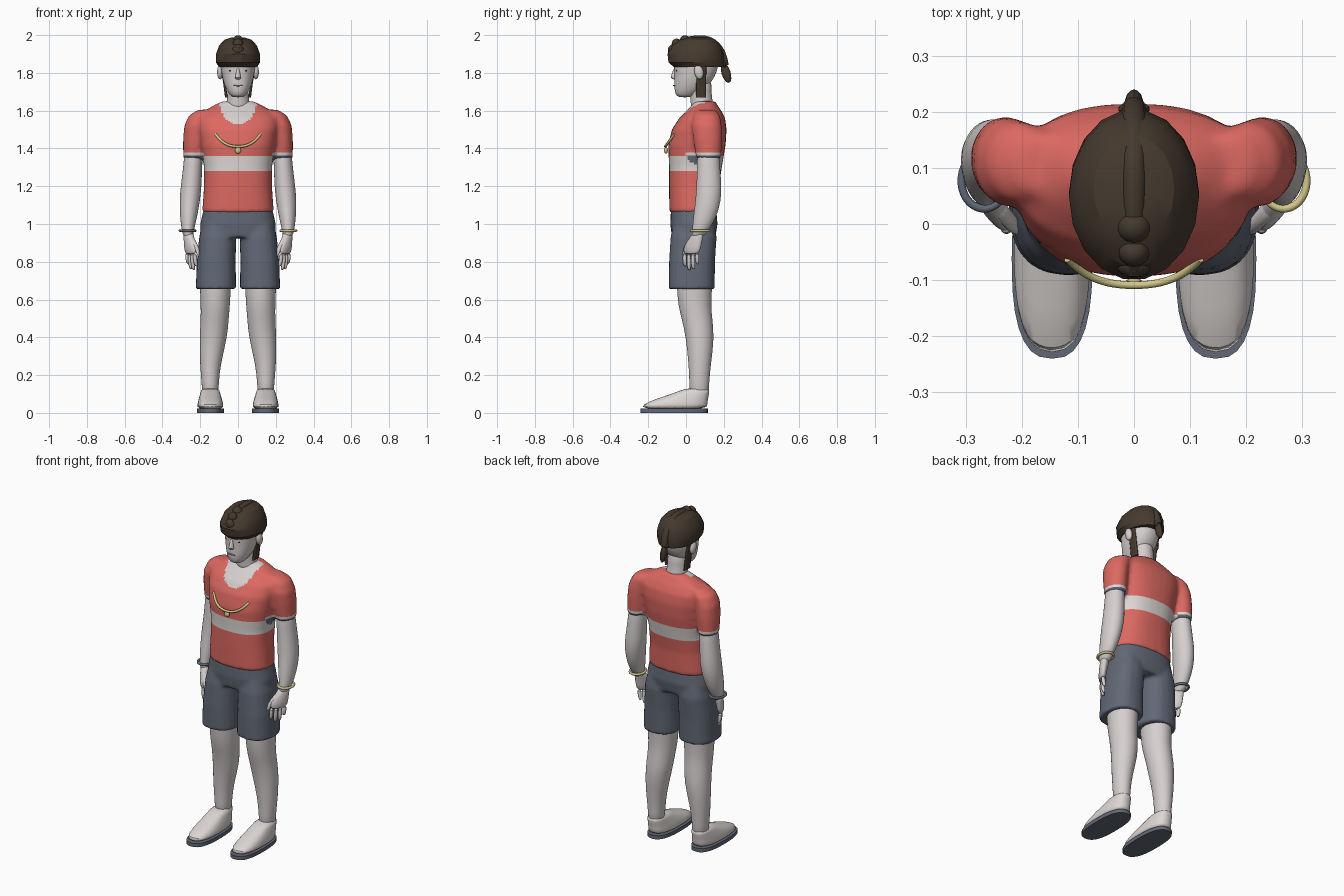
import bpy, bmesh, math
from mathutils import Vector, Matrix

old = bpy.data.objects.get("Cube")
if old:
    bpy.data.objects.remove(old, do_unlink=True)


def material(name, *rgb):
    mat = bpy.data.materials.new(name)
    mat.use_nodes = True
    mat.diffuse_color = (*rgb, 1)
    shader = next(n for n in mat.node_tree.nodes if n.type == "BSDF_PRINCIPLED")
    shader.inputs["Base Color"].default_value = (*rgb, 1)
    return mat


skin = material("skin", .67, .63, .62)
white = material("white_cloth", .72, .68, .66)
red = material("red_cloth", .72, .14, .12)
slate = material("slate_cloth", .12, .14, .18)
brown = material("brown_hair", .06, .042, .028)
gold = material("gold", .65, .57, .25)
shade = material("lip_shade", .4, .34, .34)


def loft(bm, rings, side=1, segs=20, power=2.0, turn=0.0):
    """Skin horizontal rings given as (x, y, z, x radius, y radius)."""
    loops = []
    for x, y, z, rx, ry in rings:
        loop = []
        for i in range(segs):
            a = math.tau * i / segs
            c, s = math.cos(a), math.sin(a)
            px = rx * math.copysign(abs(c) ** (2 / power), c)
            py = ry * math.copysign(abs(s) ** (2 / power), s)
            qx = px * math.cos(turn) - py * math.sin(turn)
            qy = px * math.sin(turn) + py * math.cos(turn)
            loop.append(bm.verts.new((side * (x + qx), y + qy, z)))
        loops.append(loop)
    for low, high in zip(loops, loops[1:]):
        for i in range(segs):
            j = (i + 1) % segs
            bm.faces.new((low[i], low[j], high[j], high[i]))
    bm.faces.new(loops[0])
    bm.faces.new(loops[-1])


def ball(bm, centre, size, tilt=0.0):
    m = Matrix.Translation(centre) @ Matrix.Rotation(tilt, 4, "X") @ Matrix.Diagonal((*size, 1))
    bmesh.ops.create_uvsphere(bm, u_segments=14, v_segments=8, radius=1, matrix=m)


def finish(name, bm, *mats, subsurf=0, voxel=0, angle=60):
    bmesh.ops.recalc_face_normals(bm, faces=bm.faces)
    mesh = bpy.data.meshes.new(name)
    bm.to_mesh(mesh)
    bm.free()
    ob = bpy.data.objects.new(name, mesh)
    bpy.context.collection.objects.link(ob)
    bpy.ops.object.select_all(action="DESELECT")
    ob.select_set(True)
    bpy.context.view_layer.objects.active = ob
    if voxel:
        mod = ob.modifiers.new("fuse", "REMESH")
        mod.mode, mod.voxel_size = "VOXEL", voxel
        soft = ob.modifiers.new("soften", "SMOOTH")
        soft.factor, soft.iterations = .5, 4
        for m in ("fuse", "soften"):
            bpy.ops.object.modifier_apply(modifier=m)
    if subsurf:
        ob.modifiers.new("smooth", "SUBSURF").levels = subsurf
        ob.modifiers["smooth"].render_levels = subsurf
    for m in mats:
        ob.data.materials.append(m)
    bpy.ops.object.shade_smooth_by_angle(angle=math.radians(angle))
    return ob


def tube(name, points, radius, mat, cyclic=False):
    cu = bpy.data.curves.new(name, "CURVE")
    cu.dimensions, cu.bevel_depth, cu.bevel_resolution = "3D", radius, 3
    cu.use_fill_caps = True
    sp = cu.splines.new("NURBS")
    sp.points.add(len(points) - 1)
    for p, co in zip(sp.points, points):
        p.co = (*co, 1)
    sp.use_endpoint_u, sp.use_cyclic_u = not cyclic, cyclic
    cu.materials.append(mat)
    ob = bpy.data.objects.new(name, cu)
    bpy.context.collection.objects.link(ob)


# shirt: torso and sleeves fused, then coloured in bands
bm = bmesh.new()
torso = [(1.06, .04, .19, .128), (1.2, .042, .18, .132), (1.3, .05, .18, .14),
         (1.42, .058, .198, .152), (1.5, .07, .212, .145), (1.56, .085, .215, .122),
         (1.6, .095, .175, .092), (1.63, .1, .125, .066), (1.65, .1, .08, .055)]
loft(bm, [(0, y, z, rx, ry) for z, y, rx, ry in torso], segs=32, power=2.4)
for s in (1, -1):
    loft(bm, [(.235, .12, 1.345, .056, .066), (.23, .115, 1.45, .061, .077),
              (.222, .11, 1.52, .063, .08), (.2, .11, 1.575, .06, .07),
              (.16, .105, 1.605, .05, .05)], s)
shirt = finish("shirt", bm, red, white, slate, skin, voxel=.012)
bm = bmesh.new()
bm.from_mesh(shirt.data)
for z in (1.28, 1.36, 1.363, 1.378):
    bmesh.ops.bisect_plane(bm, geom=bm.verts[:] + bm.edges[:] + bm.faces[:],
                           plane_co=(0, 0, z), plane_no=(0, 0, 1))
for f in bm.faces:
    p = f.calc_center_median()
    if abs(p.x) > .182 and p.z > 1.3:
        f.material_index = 2 if p.z < 1.363 else 1 if p.z < 1.378 else 0
    elif 1.28 < p.z < 1.36:
        f.material_index = 1
    elif p.y < .1 and (p.x / .1) ** 2 + ((p.z - 1.65) / .12) ** 2 < 1:
        f.material_index = 3
bm.to_mesh(shirt.data)
bm.free()

# shorts: hips and two wide legs
bm = bmesh.new()
loft(bm, [(0, .04, .93, .2, .115), (0, .042, 1, .2, .125), (0, .04, 1.08, .182, .12)],
     segs=32, power=2.5)
for s in (1, -1):
    loft(bm, [(.117, .03, .655, .107, .122), (.115, .032, .8, .103, .122),
              (.108, .04, .93, .098, .122), (.1, .042, 1, .09, .11)], s, power=2.4)
finish("shorts", bm, slate, voxel=.01)

for s, label in ((1, "left"), (-1, "right")):
    # leg
    bm = bmesh.new()
    loft(bm, [(.147, .07, .07, .044, .052), (.147, .07, .16, .045, .052),
              (.147, .073, .26, .056, .06), (.13, .075, .4, .074, .076),
              (.123, .058, .5, .075, .082), (.12, .045, .57, .078, .088),
              (.12, .045, .68, .084, .096), (.115, .045, .85, .088, .1)], s)
    finish(label + "_leg", bm, skin, subsurf=1)

    # shoe and sole
    bm = bmesh.new()
    loft(bm, [(.146, -.062, .018, .071, .176), (.146, -.06, .045, .069, .174),
              (.147, -.02, .075, .062, .137), (.147, .035, .108, .051, .09),
              (.147, .062, .132, .047, .064)], s, segs=24, power=2.5)
    finish(label + "_shoe", bm, white, subsurf=1, angle=50)
    bm = bmesh.new()
    loft(bm, [(.146, -.062, z, .072, .178) for z in (0, .022)], s, segs=28, power=2.6)
    finish(label + "_sole", bm, slate, angle=40)

    # arm
    bm = bmesh.new()
    loft(bm, [(.262, .06, .93, .026, .036), (.266, .076, .965, .032, .042),
              (.262, .098, 1.03, .045, .062), (.256, .118, 1.12, .055, .068),
              (.248, .122, 1.2, .056, .068), (.24, .12, 1.3, .05, .06),
              (.23, .115, 1.45, .05, .06)], s)
    finish(label + "_arm", bm, skin, subsurf=1)

    # hand: flat palm, four fingers and a thumb
    bm = bmesh.new()
    turn = math.radians(58)
    across = Vector((math.cos(turn), math.sin(turn), 0))
    loft(bm, [(.25, .026, .835, .05, .017), (.253, .034, .88, .053, .022),
              (.26, .055, .93, .038, .024), (.264, .07, .96, .03, .025)], s, turn=turn)
    for i, tip in enumerate((.775, .755, .76, .785)):
        root = Vector((.25, .026, .85)) + across * (.026 * i - .039)
        loft(bm, [(root.x - .01, root.y + .004, tip, .006, .007),
                  (root.x - .004, root.y, tip + .015, .011, .011),
                  (root.x, root.y, root.z, .013, .013)], s, segs=10)
    loft(bm, [(.205, -.012, .825, .007, .008), (.209, -.008, .845, .012, .013),
              (.225, .008, .89, .015, .017), (.25, .04, .935, .013, .018)], s, segs=10)
    finish(label + "_hand", bm, skin, subsurf=1)

    # wrist band
    tube(label + "_bracelet",
         [(s * .267 + .045 * math.cos(i * math.pi / 4), .077 + .055 * math.sin(i * math.pi / 4), .965)
          for i in range(8)], .007, gold if s > 0 else slate, cyclic=True)

    # ear
    bm = bmesh.new()
    ball(bm, (s * .095, .068, 1.805), (.016, .024, .04), .2)
    finish(label + "_ear", bm, skin)

    # eye and brow
    bm = bmesh.new()
    ball(bm, (s * .036, -.049, 1.812), (.012, .005, .005))
    ball(bm, (s * .038, -.052, 1.835), (.02, .005, .004))
    finish(label + "_eye", bm, brown)

    # side lock of hair
    bm = bmesh.new()
    loft(bm, [(.062, .08, 1.67, .007, .027), (.072, .08, 1.75, .007, .026),
              (.088, .085, 1.85, .01, .024)], s, segs=12, power=4)
    finish(label + "_hair_lock", bm, brown)

# neck
bm = bmesh.new()
loft(bm, [(0, .09, 1.58, .075, .07), (0, .085, 1.64, .06, .058),
          (0, .075, 1.7, .056, .058), (0, .075, 1.78, .06, .065)])
finish("neck", bm, skin, subsurf=1)

# head with nose
bm = bmesh.new()
face = [(1.67, -.005, .03, .035), (1.685, 0, .046, .056), (1.72, .02, .066, .083),
        (1.76, .04, .08, .102), (1.8, .05, .088, .112), (1.85, .055, .094, .12),
        (1.9, .055, .092, .12), (1.94, .06, .07, .09)]
loft(bm, [(0, y, z, rx, ry) for z, y, rx, ry in face], segs=24, power=2.2)
finish("head", bm, skin, subsurf=1)
bm = bmesh.new()
loft(bm, [(0, -.058, 1.765, .013, .008), (0, -.066, 1.772, .018, .019),
          (0, -.06, 1.8, .01, .014), (0, -.055, 1.83, .008, .008)], segs=12)
finish("nose", bm, skin, subsurf=1)
bm = bmesh.new()
ball(bm, (0, -.062, 1.733), (.026, .006, .004))
finish("mouth", bm, shade)

# hair: faceted cap, centre braid, knots and tail
bm = bmesh.new()
cap = [(1.83, .07, .1, .135), (1.855, .055, .116, .15), (1.9, .05, .116, .15),
       (1.945, .055, .1, .13), (1.975, .062, .072, .095), (1.988, .065, .035, .05)]
loft(bm, [(0, y, z, rx, ry) for z, y, rx, ry in cap], segs=18)
finish("hair_cap", bm, brown, angle=25)
tube("hair_braid", [(0, .205, 1.84), (0, .195, 1.91), (0, .14, 1.975), (0, .06, 1.982),
                    (0, -.03, 1.965), (0, -.08, 1.92)], .022, brown)
bm = bmesh.new()
ball(bm, (0, -.005, 1.968), (.031, .03, .031))
ball(bm, (0, -.05, 1.952), (.028, .026, .03))
ball(bm, (0, -.074, 1.92), (.031, .022, .028))
finish("hair_knots", bm, brown, angle=30)
bm = bmesh.new()
ball(bm, (0, .205, 1.845), (.028, .014, .018))
ball(bm, (0, .212, 1.8), (.017, .024, .055), .3)
finish("hair_tail", bm, brown, angle=30)

# necklace with pendant
tube("necklace", [(-.118, -.062, 1.475), (-.085, -.1, 1.425), (0, -.118, 1.395),
                  (.085, -.1, 1.425), (.118, -.062, 1.475)], .007, gold)
bm = bmesh.new()
ball(bm, (0, -.106, 1.39), (.017, .01, .018))
finish("pendant", bm, gold)
